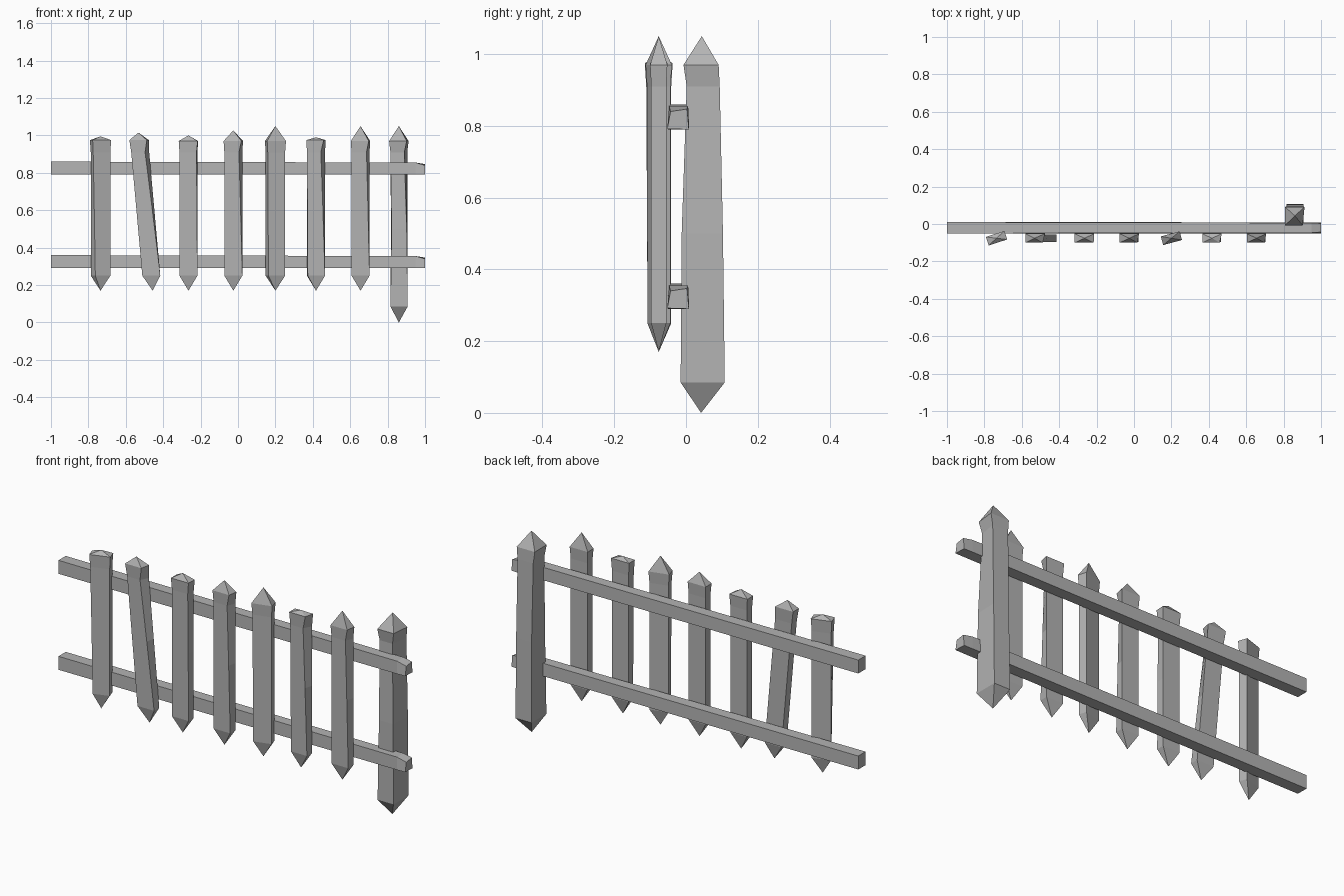
import bpy, bmesh, math
from mathutils import Matrix, Vector

old = bpy.data.objects.get("Cube")
if old:
    bpy.data.objects.remove(old, do_unlink=True)

# Weathered grey used on every part
grey = bpy.data.materials.new("weathered grey")
grey.use_nodes = True
colour = (0.45, 0.45, 0.45, 1)
grey.diffuse_color = colour
grey.node_tree.nodes["Principled BSDF"].inputs["Base Color"].default_value = colour


def loft(name, rings, start_tip=None, end_tip=None):
    """Skin four-sided rings, closing each end with a point or a flat cap."""
    bm = bmesh.new()
    loops = [[bm.verts.new(p) for p in ring] for ring in rings]
    for a, b in zip(loops, loops[1:]):
        for i in range(4):
            j = (i + 1) % 4
            bm.faces.new((a[i], a[j], b[j], b[i]))
    for loop, tip in ((loops[0], start_tip), (loops[-1], end_tip)):
        if tip is None:
            bm.faces.new(loop)
        else:
            v = bm.verts.new(tip)
            for i in range(4):
                bm.faces.new((loop[i], loop[(i + 1) % 4], v))
    bmesh.ops.recalc_face_normals(bm, faces=bm.faces)
    mesh = bpy.data.meshes.new(name)
    bm.to_mesh(mesh)
    bm.free()
    mesh.materials.append(grey)
    obj = bpy.data.objects.new(name, mesh)
    bpy.context.collection.objects.link(obj)
    return obj


def rect(x0, x1, y0, y1, z, chip_l=0, chip_r=0):
    """Horizontal ring whose front corners can be worn inwards."""
    return [(x0 + chip_l, y0, z), (x1 - chip_r, y0, z), (x1, y1, z), (x0, y1, z)]


def picket(n, x, tip, shoulder, yaw, lean, chip_l, chip_r):
    w, d = 0.048, 0.021
    rings = [rect(-w, w, -d, d, 0.25, chip_l, 0),
             rect(-w, w, -d, d, 0.6, chip_l / 2, chip_r / 2),
             rect(-w, w, -d, d, 0.91, 0, chip_r),
             rect(-w - 0.004, w + 0.004, -d - 0.003, d + 0.003, shoulder, 0, chip_r / 2)]
    obj = loft(f"picket_{n}", rings, (0, 0, 0.17), (0, 0, tip))
    obj.data.transform(Matrix.Rotation(math.radians(yaw), 4, 'Z'))
    for v in obj.data.vertices:
        v.co += Vector((x + lean * (v.co.z - 0.6), -0.076, 0))


# x, tip height, shoulder height, yaw, lean, worn left edge, worn right edge
pickets = [(-0.735, 0.995, 0.975, 18, 0, 0.012, 0),
           (-0.495, 1.015, 0.975, 0, -0.09, 0, 0.022),
           (-0.265, 1.0, 0.97, 0, 0, 0, 0.005),
           (-0.025, 1.027, 0.97, 0, 0, 0, 0.018),
           (0.2, 1.05, 0.97, 15, 0, 0.004, 0),
           (0.417, 0.99, 0.975, 0, 0, 0.004, 0.022),
           (0.655, 1.05, 0.97, 0, 0, 0, 0.016)]
for n, spec in enumerate(pickets, 1):
    picket(n, *spec)

# Two long rails, worn at the right-hand end
for name, z in (("lower_rail", 0.29), ("upper_rail", 0.79)):
    loft(name, [
        [(-1, -0.05, z), (-1, 0.01, z), (-1, 0.01, z + 0.07), (-1, -0.05, z + 0.07)],
        [(0.95, -0.05, z), (0.95, 0.009, z), (0.95, 0.006, z + 0.065), (0.95, -0.047, z + 0.065)],
        [(1, -0.052, z + 0.002), (1, 0.008, z), (1, 0.003, z + 0.057), (1, -0.043, z + 0.05)]])

# Thick pointed post behind the rails
loft("post", [rect(0.815, 0.907, -0.015, 0.108, 0.085),
              rect(0.818, 0.907, -0.012, 0.103, 0.5, 0.003, 0.005),
              rect(0.815, 0.905, 0.002, 0.094, 0.91, 0, 0.016),
              rect(0.808, 0.912, -0.007, 0.091, 0.97, 0, 0.01)],
     (0.86, 0.042, 0), (0.86, 0.044, 1.05))
